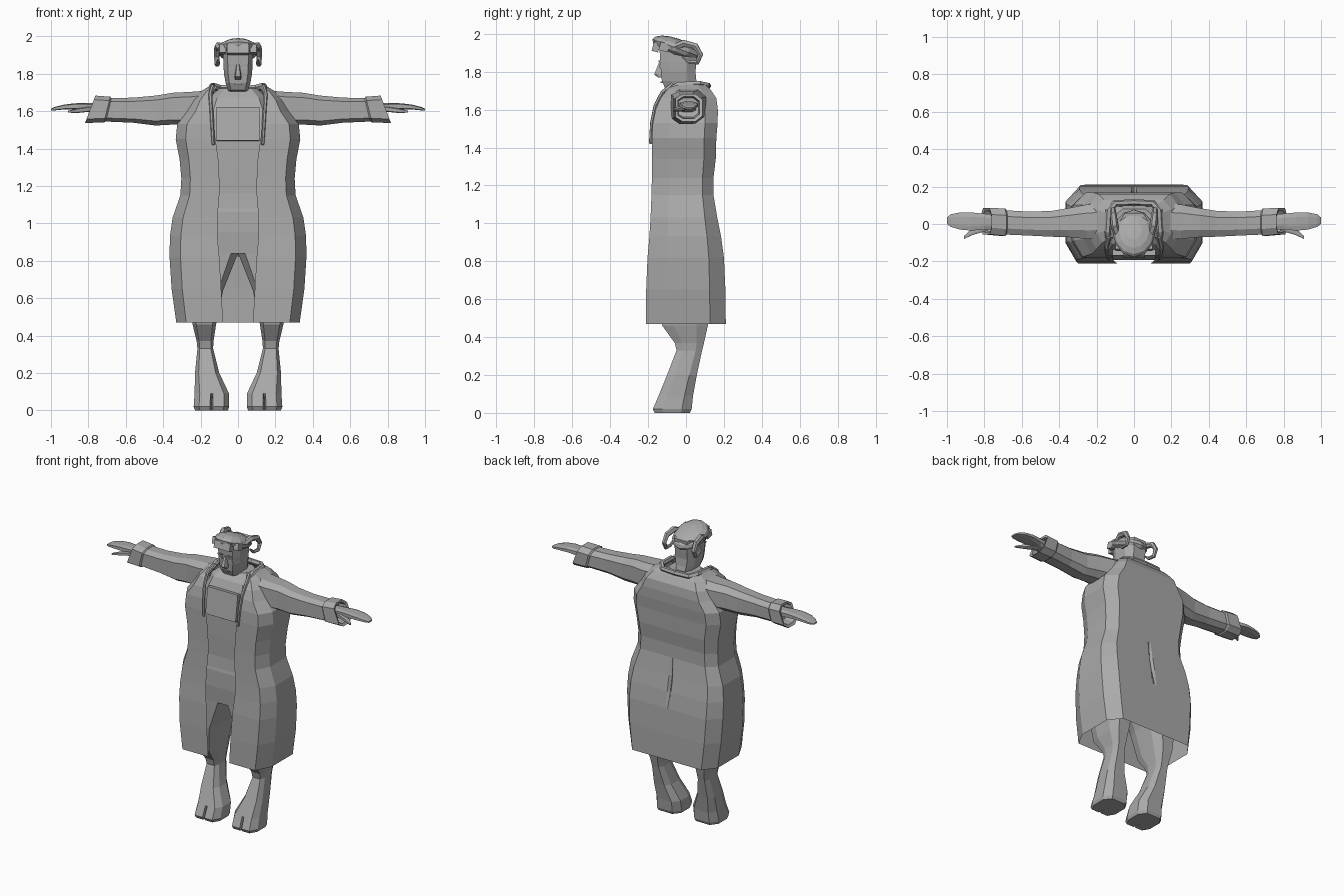
import bpy
import bmesh
from math import radians
from mathutils import Matrix, Vector

cube = bpy.data.objects.get("Cube")
if cube:
    bpy.data.objects.remove(cube, do_unlink=True)

grey = bpy.data.materials.new("plain grey")
grey.use_nodes = True
shade = (0.4, 0.4, 0.4, 1)
grey.diffuse_color = shade
grey.node_tree.nodes["Principled BSDF"].inputs["Base Color"].default_value = shade

# Chamfered outline: u across the width, v from front to back, small notch at front centre
OUTLINE = [(0, 0), (.08, 0), (.7, 0), (1, .25), (1, .75), (.6, 1),
           (-.6, 1), (-1, .75), (-1, .25), (-.7, 0), (-.08, 0)]


def finish(name, bm, mirror=False):
    bmesh.ops.recalc_face_normals(bm, faces=bm.faces)
    mesh = bpy.data.meshes.new(name)
    bm.to_mesh(mesh)
    bm.free()
    mesh.materials.append(grey)
    obj = bpy.data.objects.new(name, mesh)
    bpy.context.collection.objects.link(obj)
    if mirror:
        mod = obj.modifiers.new("mirror", 'MIRROR')
        mod.use_clip = True
    return obj


def loft(name, rings, mirror=False, closed=True):
    bm = bmesh.new()
    rows = [[bm.verts.new(p) for p in ring] for ring in rings]
    n = len(rows[0])
    for a, b in zip(rows, rows[1:]):
        for i in range(n if closed else n - 1):
            j = (i + 1) % n
            bm.faces.new((a[i], a[j], b[j], b[i]))
    if closed:
        bm.faces.new(rows[0])
        bm.faces.new(rows[-1])
    return finish(name, bm, mirror)


def upright(z, cx, half, front, back, notch=0):
    """Level section at height z."""
    pts = [Vector((cx + u * half, front + v * (back - front), z)) for u, v in OUTLINE]
    pts[0].y += notch
    return pts


def sideways(x, cz, half, front, back, slant=0):
    """Section across an arm at distance x; slant leans the top inwards."""
    return [Vector((x - slant * u * half, front + v * (back - front), cz + u * half))
            for u, v in OUTLINE]


def box(name, centre, size, tilt=0, mirror=False):
    bm = bmesh.new()
    bmesh.ops.create_cube(bm, size=1)
    bm.transform(Matrix.Translation(centre) @ Matrix.Rotation(radians(tilt), 4, 'X')
                 @ Matrix.Diagonal((*size, 1)))
    return finish(name, bm, mirror)


def tubes(name, points, radii):
    """A left and a right tube along the same path."""
    for side, sign in (("left", 1), ("right", -1)):
        curve = bpy.data.curves.new(side + "_" + name, 'CURVE')
        curve.dimensions = '3D'
        curve.bevel_depth = 1
        curve.bevel_resolution = 1
        curve.use_fill_caps = True
        spline = curve.splines.new('POLY')
        spline.use_smooth = False
        spline.points.add(len(points) - 1)
        for pt, (x, y, z), r in zip(spline.points, points, radii):
            pt.co = (sign * x, y, z, 1)
            pt.radius = r
        curve.materials.append(grey)
        obj = bpy.data.objects.new(side + "_" + name, curve)
        bpy.context.collection.objects.link(obj)


# Long coat, open down the front
def coat_half(z, w, front, back, edge, dent=0):
    return [(edge, front, z), ((edge + .84 * w) / 2, front, z), (.84 * w, front, z),
            (w, front * .5, z), (w, back * .6, z), (.8 * w, back, z), (.4 * w, back, z),
            (.04 * w, back, z), (0, back - dent, z)]


coat = [(.47, .33, -.21, .21, .08), (.65, .355, -.21, .208, .09),
        (.82, .366, -.203, .2, .1), (.93, .364, -.193, .185, .11, .015),
        (1.03, .35, -.187, .165, .11, .015), (1.15, .308, -.182, .145, .1),
        (1.24, .303, -.18, .145, .1), (1.34, .312, -.18, .157, .105),
        (1.45, .333, -.18, .16, .12), (1.53, .325, -.175, .167, .135),
        (1.6, .27, -.16, .168, .14), (1.66, .24, -.135, .16, .14),
        (1.705, .2, -.1, .13, .13), (1.735, .15, -.07, .1, .11)]
loft("coat", [coat_half(*r) for r in coat], mirror=True, closed=False)

# Body seen in the coat opening
body = [(.84, .24, -.17, .12), (.95, .25, -.178, .13), (1.06, .25, -.176, .13),
        (1.08, .24, -.172, .12), (1.16, .23, -.165, .11), (1.3, .23, -.168, .12),
        (1.45, .24, -.168, .13), (1.58, .2, -.15, .13), (1.67, .16, -.11, .11),
        (1.72, .1, -.06, .08)]
loft("body", [upright(z, 0, *r) for z, *r in body])
box("chest_panel", (0, -.165, 1.53), (.23, .03, .18), tilt=-8)
box("front_zip", (0, -.167, 1.35), (.008, .009, .16))

# Legs with split feet
leg = [(0, .142, .088, -.165, .02, .05), (.02, .142, .095, -.175, .03, .05),
       (.09, .14, .092, -.145, .037), (.2, .165, .065, -.1, .057),
       (.33, .175, .042, -.05, .085), (.37, .176, .045, -.06, .095),
       (.46, .18, .063, -.125, .115), (.64, .17, .09, -.16, .13),
       (.84, .125, .125, -.165, .12), (.95, .12, .12, -.15, .12)]
loft("leg", [upright(*r) for r in leg], mirror=True)

# Sleeves and flared cuffs with hollow ends
sleeve = [(.16, 1.63, .08, -.08, .11), (.25, 1.615, .088, -.08, .105),
          (.35, 1.613, .085, -.07, .085), (.44, 1.603, .08, -.068, .07),
          (.56, 1.605, .067, -.062, .066), (.72, 1.607, .062, -.055, .075)]
loft("sleeve", [sideways(*r) for r in sleeve], mirror=True)
cuff = [(.69, 1.607, .06, -.055, .075, .25), (.7, 1.608, .069, -.064, .083, .25),
        (.79, 1.61, .073, -.055, .086, .38), (.785, 1.61, .058, -.042, .07, .38),
        (.73, 1.61, .05, -.04, .065, .3)]
loft("cuff", [sideways(*r) for r in cuff], mirror=True)

# Hands
hand = [(.71, 1.61, .03, -.03, .05), (.8, 1.622, .021, -.03, .055),
        (.87, 1.626, .016, -.035, .062), (.93, 1.622, .013, -.03, .062),
        (.98, 1.613, .009, -.015, .052), (1, 1.607, .005, 0, .035)]
loft("hand", [sideways(*r) for r in hand], mirror=True)
thumb = [(.78, 1.612, .014, -.035, .01), (.86, 1.602, .012, -.058, -.02),
         (.91, 1.597, .005, -.08, -.065)]
loft("thumb", [sideways(*r) for r in thumb], mirror=True)

# Head and neck
head = [(1.66, .058, -.03, .075), (1.7, .058, -.06, .07), (1.712, .054, -.11, .065),
        (1.75, .066, -.127, .055), (1.8, .075, -.132, .05), (1.85, .078, -.136, .055),
        (1.93, .08, -.14, .06)]
loft("head", [upright(z, 0, *r) for z, *r in head])
nose = [(1.77, .016, -.148, -.11), (1.785, .018, -.168, -.11), (1.85, .008, -.142, -.11)]
loft("nose", [upright(z, 0, *r) for z, *r in nose])
box("mouth", (0, -.128, 1.745), (.045, .012, .008))
box("eye", (.038, -.133, 1.83), (.028, .012, .014), mirror=True)
box("brow", (.038, -.137, 1.855), (.036, .014, .008), mirror=True)

# Cap tilted back, with a front band
bm = bmesh.new()
bmesh.ops.create_uvsphere(bm, u_segments=12, v_segments=8, radius=1)
bm.transform(Matrix.Translation((0, -.05, 1.925)) @ Matrix.Rotation(radians(-20), 4, 'X')
             @ Matrix.Diagonal((.112, .135, .05, 1)))
finish("cap", bm)
box("cap_band", (0, -.158, 1.93), (.12, .035, .05), tilt=-15)
box("band_end", (.082, -.115, 1.93), (.035, .05, .045), tilt=-15, mirror=True)

# Curled horns, collar and hanging cords
tubes("horn", [(.085, -.07, 1.925), (.104, -.01, 1.95), (.11, .05, 1.935),
               (.113, .077, 1.89), (.112, .06, 1.848), (.108, .015, 1.85),
               (.104, -.02, 1.88)], [.02, .02, .018, .015, .013, .011, .006])
tubes("collar", [(.145, -.11, 1.69), (.14, -.04, 1.73), (.135, .07, 1.735),
                 (.1, .11, 1.725), (0, .115, 1.725)], [.014, .018, .018, .018, .018])
tubes("cord", [(.135, -.07, 1.735), (.148, -.125, 1.69), (.143, -.162, 1.62),
               (.138, -.18, 1.53), (.132, -.188, 1.42)], [.011, .011, .01, .01, .008])
